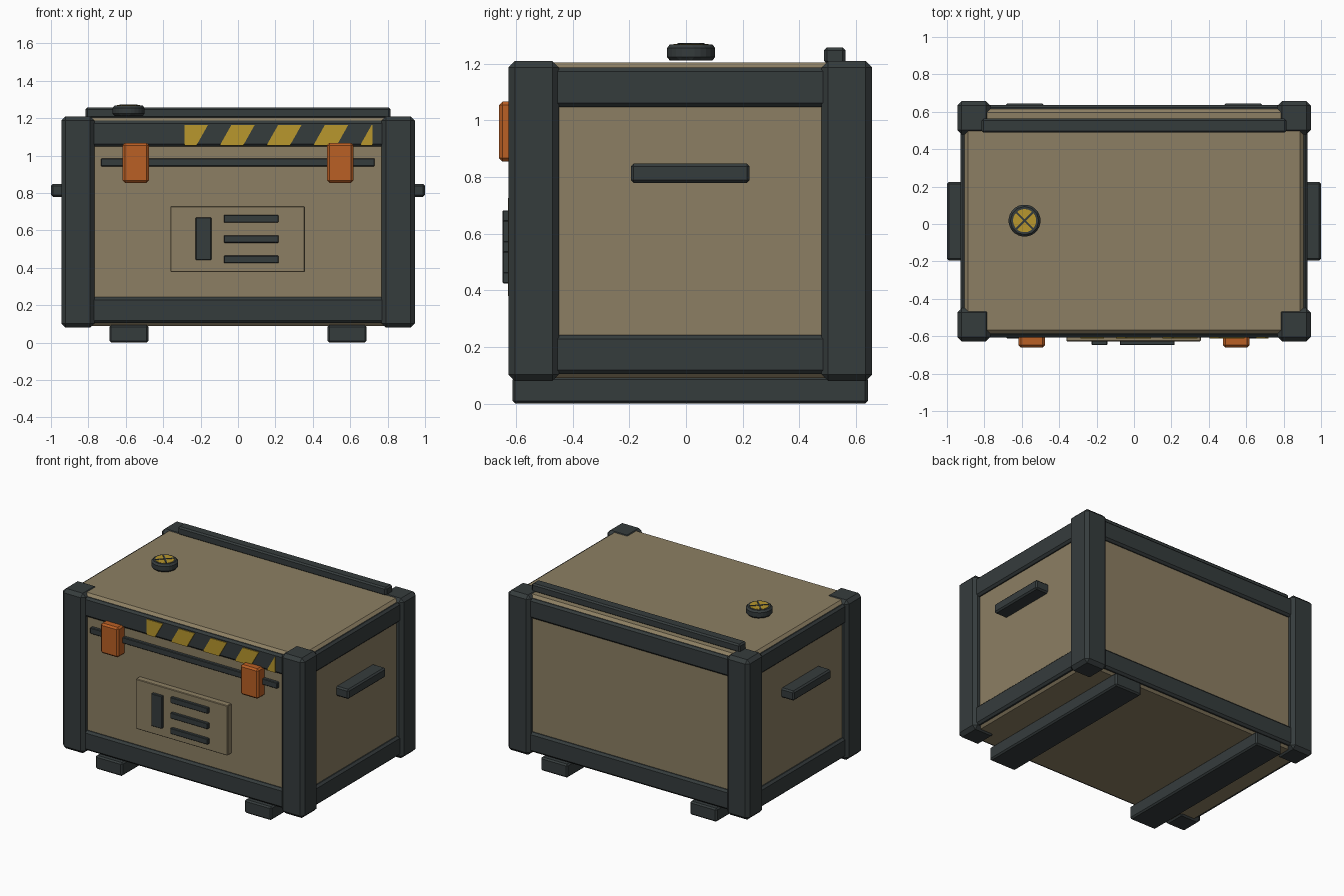
import bpy, bmesh, math
from mathutils import Matrix

cube = bpy.data.objects.get("Cube")
if cube:
    bpy.data.objects.remove(cube, do_unlink=True)


def material(name, rgb):
    m = bpy.data.materials.new(name)
    m.use_nodes = True
    color = (*rgb, 1.0)
    m.diffuse_color = color
    bsdf = next(n for n in m.node_tree.nodes if n.type == 'BSDF_PRINCIPLED')
    bsdf.inputs["Base Color"].default_value = color
    bsdf.inputs["Roughness"].default_value = 0.8
    return m


TAN = material("khaki paint", (0.265, 0.212, 0.125))
DARK = material("dark gunmetal", (0.036, 0.045, 0.046))
ORANGE = material("orange latch", (0.49, 0.115, 0.018))
YELLOW = material("hazard yellow", (0.48, 0.31, 0.026))


def finish(name, bm, mat):
    mesh = bpy.data.meshes.new(name)
    bmesh.ops.recalc_face_normals(bm, faces=bm.faces)
    bm.to_mesh(mesh)
    bm.free()
    mesh.materials.append(mat)
    ob = bpy.data.objects.new(name, mesh)
    bpy.context.collection.objects.link(ob)
    return ob


def box(name, xs, ys, zs, mat, bevel=0.0):
    """Box spanning the given ranges, with chamfered edges."""
    bm = bmesh.new()
    bmesh.ops.create_cube(bm, size=1)
    for v in bm.verts:
        v.co = [lo + (c + 0.5) * (hi - lo) for c, (lo, hi) in zip(v.co, (xs, ys, zs))]
    if bevel:
        bmesh.ops.bevel(bm, geom=bm.edges[:], offset=bevel, segments=1, affect='EDGES')
    return finish(name, bm, mat)


def span(side, inner, outer):
    """Range between two distances from the middle, on the chosen side."""
    return sorted((side * inner, side * outer))


def disc(name, radius, z0, z1, mat, bevel=0.0, sides=12):
    bm = bmesh.new()
    bmesh.ops.create_cone(bm, cap_ends=True, segments=sides, radius1=radius, radius2=radius,
                          depth=z1 - z0,
                          matrix=Matrix.Translation((CAP_X, CAP_Y, (z0 + z1) / 2)))
    if bevel:
        bmesh.ops.bevel(bm, geom=bm.edges[:], offset=bevel, segments=1, affect='EDGES')
    return finish(name, bm, mat)


# Main body
MID = 0.015
box("crate_body", (-0.905, 0.905), (MID - 0.6, MID + 0.6), (0.09, 1.205), TAN, 0.018)

# Corner posts, and rails running between them along all four sides
RAILS = {"bottom": (0.105, 0.243), "top": (1.048, 1.187)}
for sx, xname in ((-1, "right"), (1, "left")):
    for sy, yname in ((-1, "front"), (1, "back")):
        ys = [MID + y for y in span(sy, 0.464, 0.642)]
        box(f"{yname}_{xname}_post", span(sx, 0.768, 0.945), ys, (0.08, 1.21), DARK, 0.023)
    for level, zs in RAILS.items():
        box(f"{xname}_{level}_rail", span(sx, 0.86, 0.927), (-0.5, 0.53), zs, DARK, 0.014)
for sy, yname in ((-1, "front"), (1, "back")):
    for level, zs in RAILS.items():
        ys = [MID + y for y in span(sy, 0.56, 0.621)]
        box(f"{yname}_{level}_rail", (-0.82, 0.82), ys, zs, DARK, 0.014)

# Paired parts: skids, carrying handles and latches
for sx, name in ((-1, "right"), (1, "left")):
    box(f"{name}_skid", span(sx, 0.478, 0.688), (-0.613, 0.643), (0, 0.095), DARK, 0.01)
    box(f"{name}_handle", span(sx, 0.89, 1.0), (-0.195, 0.225), (0.78, 0.848), DARK, 0.01)
    box(f"{name}_latch", span(sx, 0.476, 0.617), (-0.66, -0.57), (0.855, 1.067), ORANGE, 0.012)

# Hinge bar on the lid and latch bar on the front
box("hinge_bar", (-0.815, 0.815), (0.488, 0.563), (1.2, 1.258), DARK, 0.01)
box("latch_bar", (-0.733, 0.731), (-0.608, -0.57), (0.942, 0.985), DARK, 0.004)

# Front panel with raised ribs
box("front_panel", (-0.361, 0.357), (-0.628, -0.57), (0.377, 0.73), TAN, 0.004)
box("panel_upright", (-0.226, -0.143), (-0.648, -0.62), (0.441, 0.67), DARK, 0.003)
for i in range(3):
    z = 0.445 + 0.109 * i
    box(f"panel_rib_{i + 1}", (-0.076, 0.216), (-0.648, -0.62), (z - 0.02, z + 0.02), DARK, 0.003)

# Hazard stripes: slanted thin plates clipped to a rectangle
LEFT, RIGHT, LOW, HIGH, SLANT = -0.285, 0.718, 1.055, 1.165, 0.062
for i in range(5):
    start = LEFT + 0.25 * i
    outline = [(start - SLANT, LOW), (start + 0.125 - SLANT, LOW),
               (start + 0.125, HIGH), (start, HIGH)]
    bm = bmesh.new()
    face = bm.faces.new([bm.verts.new((x, -0.612, z)) for x, z in outline])
    ext = bmesh.ops.extrude_face_region(bm, geom=[face])
    for v in ext["geom"]:
        if isinstance(v, bmesh.types.BMVert):
            v.co.y += 0.008
    for edge, normal in ((LEFT, -1), (RIGHT, 1)):
        cut = bmesh.ops.bisect_plane(bm, geom=bm.verts[:] + bm.edges[:] + bm.faces[:],
                                     plane_co=(edge, 0, 0), plane_no=(normal, 0, 0),
                                     clear_outer=True)
        rim = [e for e in cut["geom_cut"] if isinstance(e, bmesh.types.BMEdge)]
        bmesh.ops.holes_fill(bm, edges=[e for e in rim if e.is_boundary])
    finish(f"hazard_stripe_{i + 1}", bm, YELLOW)

# Round cap on the lid with a yellow face and dark cross
CAP_X, CAP_Y = -0.585, 0.018
disc("lid_cap", 0.088, 1.212, 1.268, DARK, 0.012)
disc("lid_cap_face", 0.062, 1.264, 1.27, YELLOW, sides=24)
for i, angle in enumerate((45, 135)):
    bar = box(f"lid_cap_cross_{i + 1}", (-0.062, 0.062), (-0.005, 0.005), (1.266, 1.273), DARK)
    bar.location = (CAP_X, CAP_Y, 0)
    bar.rotation_euler.z = math.radians(angle)
